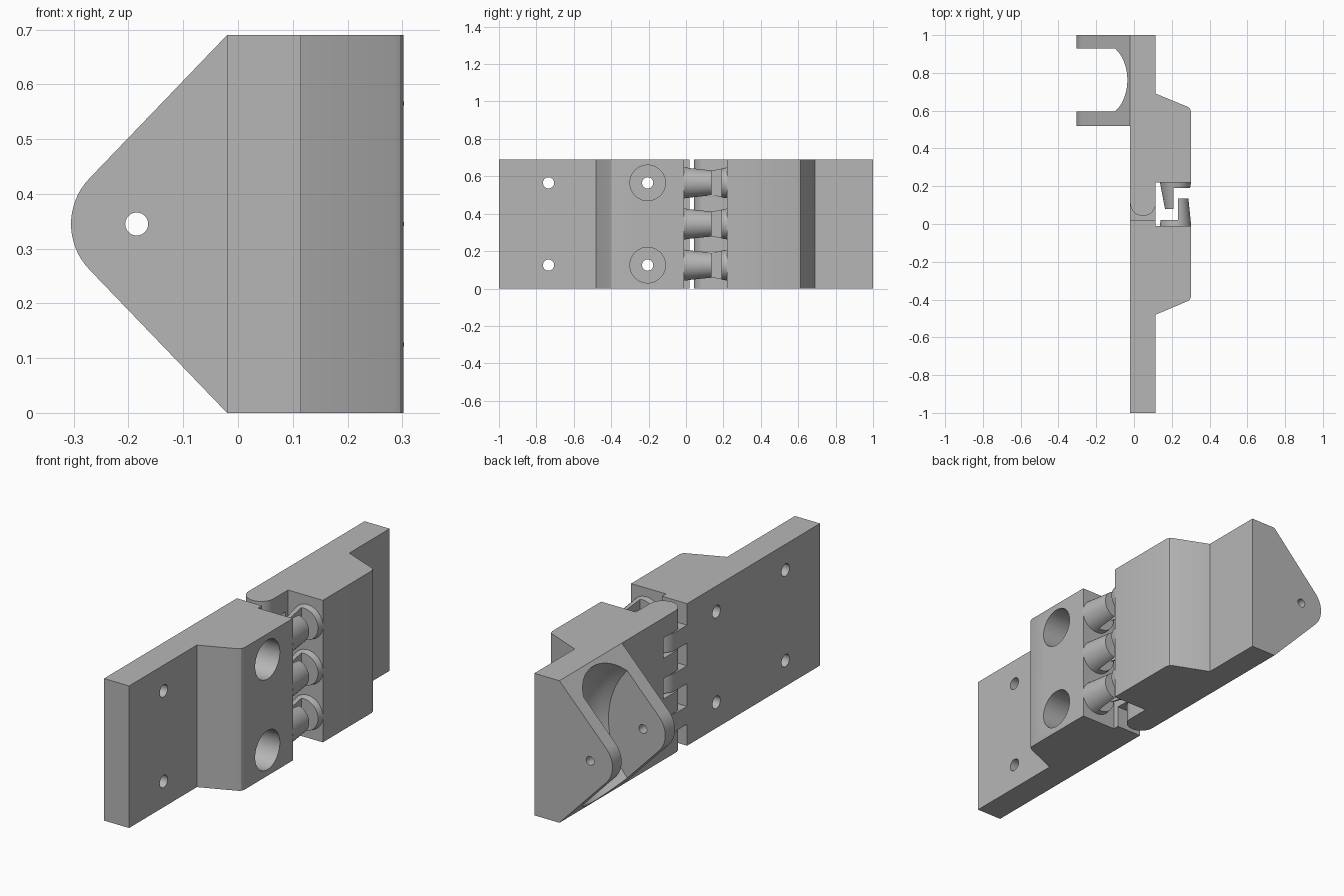
import bpy, bmesh, math
from mathutils import Matrix, Vector

if "Cube" in bpy.data.objects:
    bpy.data.objects.remove(bpy.data.objects["Cube"])

H = 0.69                     # full height
MID = H / 2
POST_Z = (0.125, MID, 0.565)

gray = bpy.data.materials.new("gray")
gray.diffuse_color = (0.47, 0.47, 0.47, 1)
gray.use_nodes = True
gray.node_tree.nodes["Principled BSDF"].inputs["Base Color"].default_value = gray.diffuse_color


def finish(name, bm):
    bmesh.ops.recalc_face_normals(bm, faces=bm.faces)
    me = bpy.data.meshes.new(name)
    bm.to_mesh(me)
    bm.free()
    ob = bpy.data.objects.new(name, me)
    me.materials.append(gray)
    bpy.context.collection.objects.link(ob)
    return ob


def prism(name, pts, lo, hi, axis='z'):
    """Extrude a profile: (x, y) along z, or (x, z) along y."""
    bm = bmesh.new()
    place = (lambda a, b: (a, b, lo)) if axis == 'z' else (lambda a, b: (a, lo, b))
    face = bm.faces.new([bm.verts.new(place(*p)) for p in pts])
    out = bmesh.ops.extrude_face_region(bm, geom=[face])
    step = Vector((0, 0, hi - lo)) if axis == 'z' else Vector((0, hi - lo, 0))
    bmesh.ops.translate(bm, vec=step, verts=[v for v in out['geom'] if isinstance(v, bmesh.types.BMVert)])
    return finish(name, bm)


def box(name, x0, x1, y0, y1, z0, z1):
    return prism(name, [(x0, y0), (x1, y0), (x1, y1), (x0, y1)], z0, z1)


def cone(name, axis, start, end, r1, r2, seg=40):
    """Round bar from start to end along x or y."""
    start, end = Vector(start), Vector(end)
    bm = bmesh.new()
    rot = (end - start).to_track_quat('Z', 'X').to_matrix().to_4x4()
    bmesh.ops.create_cone(bm, cap_ends=True, segments=seg, radius1=r1, radius2=r2,
                          depth=(end - start).length,
                          matrix=Matrix.Translation((start + end) / 2) @ rot)
    return finish(name, bm)


def apply_bool(ob, tool, op='DIFFERENCE'):
    tool.hide_render = True
    m = ob.modifiers.new("bool", 'BOOLEAN')
    m.operation, m.object, m.solver = op, tool, 'EXACT'
    bpy.context.view_layer.objects.active = ob
    bpy.ops.object.modifier_apply(modifier=m.name)
    bpy.data.objects.remove(tool)


def arc(cx, cy, r, a0, a1, n=16):
    return [(cx + r * math.cos(math.radians(a0 + (a1 - a0) * i / n)),
             cy + r * math.sin(math.radians(a0 + (a1 - a0) * i / n))) for i in range(n + 1)]


# fixed leaf with raised block and screw holes
fixed_leaf = prism("fixed_leaf", [
    (-0.02, -1), (0.115, -1), (0.115, -0.48), (0.285, -0.408), (0.296, -0.4),
    (0.302, -0.385), (0.302, -0.01), (0.115, -0.01), (0.115, 0.02), (-0.02, 0.02)], 0, H)
for z in (0.125, 0.565):
    for y in (-0.735, -0.205):
        apply_bool(fixed_leaf, cone("hole", 'x', (-0.1, y, z), (0.4, y, z), 0.03, 0.03))
    apply_bool(fixed_leaf, cone("counterbore", 'x', (0.115, -0.205, z), (0.4, -0.205, z), 0.095, 0.095))

# swinging leaf with raised block
swing_leaf = prism("swing_leaf", [
    (-0.02, 0.2), (0.115, 0.2), (0.115, 0.22), (0.302, 0.22), (0.302, 0.595),
    (0.296, 0.612), (0.285, 0.62), (0.115, 0.69), (0.115, 1), (-0.02, 1)], 0, H)

# clevis wedge with rounded tip, joined to the swinging leaf
tip = arc(-0.185, MID, 0.12, 135, 225)
clevis = prism("clevis", [(0.0, 0), (0.0, H), (-0.02, H)] + tip + [(-0.02, 0)], 0.52, 1.0, 'y')
apply_bool(swing_leaf, clevis, 'UNION')

# barrel-shaped recess between the ears
bm = bmesh.new()
cx, r_edge, r_mid, y0, y1 = -0.388, 0.388, 0.483, 0.595, 0.93
sag, half = r_mid - r_edge, (y1 - y0) / 2
R = (half * half + sag * sag) / (2 * sag)
prof = [(0, y0)]
for i in range(17):
    d = -half + 2 * half * i / 16
    prof.append((r_mid - R + math.sqrt(R * R - d * d), (y0 + y1) / 2 + d))
prof.append((0, y1))
vs = [bm.verts.new((cx + r, y, MID)) for r, y in prof]
es = [bm.edges.new(p) for p in zip(vs, vs[1:])]
bmesh.ops.spin(bm, geom=vs + es, cent=(cx, 0, MID), axis=(0, 1, 0),
               angle=math.tau, steps=72, use_merge=False)
bmesh.ops.remove_doubles(bm, verts=bm.verts, dist=1e-4)
apply_bool(swing_leaf, finish("recess", bm))

# pin hole through both ears
apply_bool(swing_leaf, cone("pin_hole", 'y', (-0.185, 0.4, MID), (-0.185, 1.1, MID), 0.021, 0.021))

# interlocking knuckles, alternating between the two leaves
kc, kr, kw = (0.0475, 0.11), 0.0675, H / 7
knuckles = []
for i in range(7):
    if i % 2 == 0:
        pts = arc(*kc, kr, 180, 360) + [(0.115, 0.2), (-0.02, 0.2)]
        lo, hi, nm = i * kw, (i + 1) * kw, "swing_knuckle"
    else:
        pts = arc(*kc, kr, 0, 180) + [(-0.02, 0.02), (0.115, 0.02)]
        lo, hi, nm = i * kw + 0.006, (i + 1) * kw - 0.006, "fixed_knuckle"
    knuckles.append(prism(nm, pts, lo, hi))

# tapered half posts that overlap across the gap
posts = []
for z in POST_Z:
    p = cone("outer_post", 'y', (0.22, -0.012, z), (0.22, 0.135, z), 0.083, 0.068)
    apply_bool(p, box("cut", 0, 0.232, 0.02, 0.3, 0, H))
    q = cone("inner_post", 'y', (0.22, 0.222, z), (0.22, 0.08, z), 0.083, 0.056)
    apply_bool(q, box("cut", 0.208, 0.4, 0, 0.19, 0, H))
    posts += [p, q]

# smooth the round surfaces, keep edges crisp
bpy.ops.object.select_all(action='DESELECT')
for ob in [fixed_leaf, swing_leaf] + knuckles + posts:
    ob.select_set(True)
    bpy.context.view_layer.objects.active = ob
bpy.ops.object.shade_smooth_by_angle(angle=math.radians(28))
